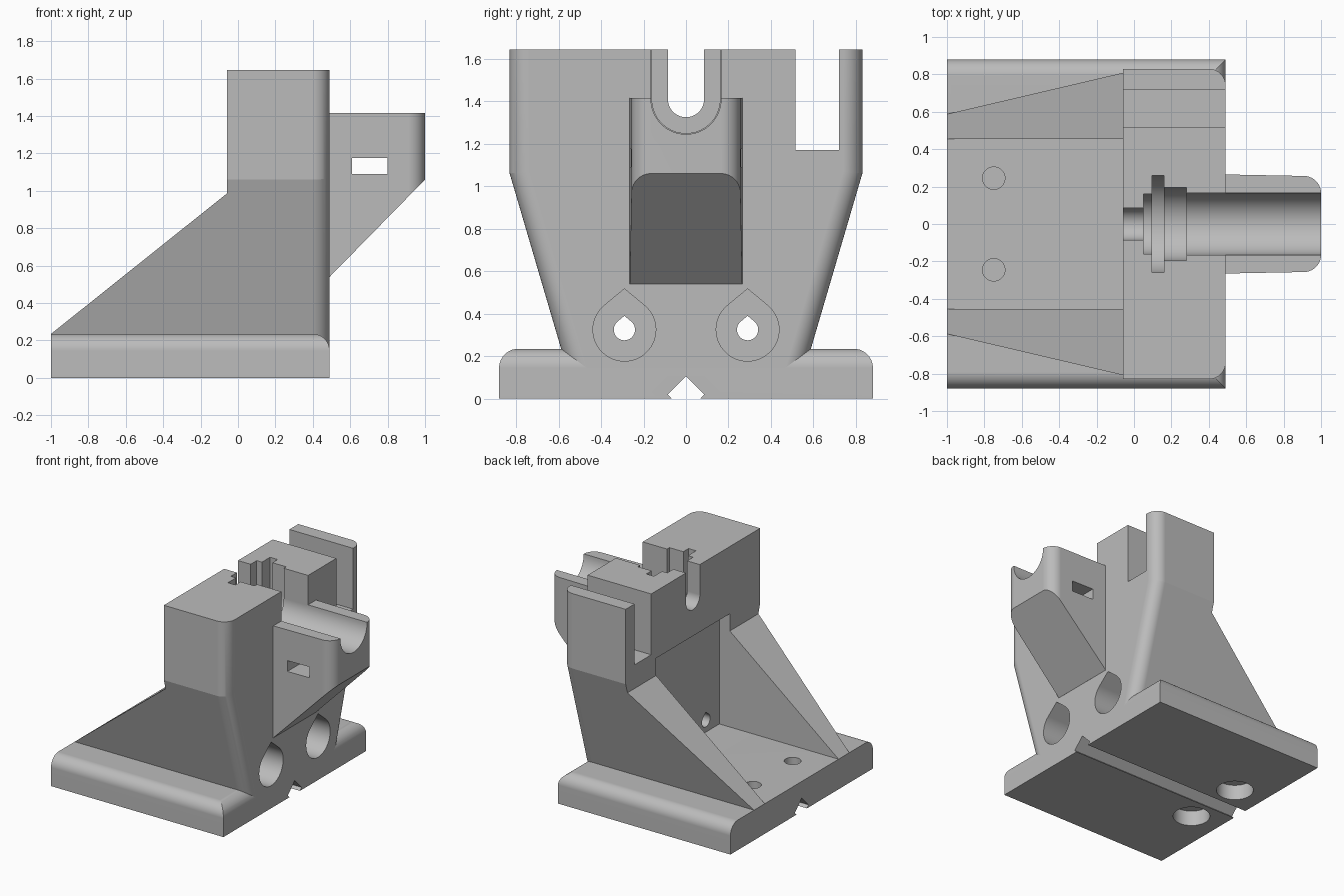
import bpy, bmesh
from math import cos, sin, radians, pi

if "Cube" in bpy.data.objects:
    bpy.data.objects.remove(bpy.data.objects["Cube"], do_unlink=True)

grey = bpy.data.materials.new("plain_grey")
grey.use_nodes = True
grey.diffuse_color = (0.5, 0.5, 0.5, 1)
grey.node_tree.nodes["Principled BSDF"].inputs["Base Color"].default_value = (0.5, 0.5, 0.5, 1)

FRONT = 0.49     # x of the mounting face
ROUND = 0.09     # radius of all rounded edges


def prism(name, pts, axis, a, b, rounded=None):
    """Extrude a 2D outline along an axis, optionally rounding chosen edges."""
    place = {"x": lambda u, v, t: (t, u, v),
             "y": lambda u, v, t: (u, t, v),
             "z": lambda u, v, t: (u, v, t)}[axis]
    bm = bmesh.new()
    ends = [[bm.verts.new(place(u, v, t)) for u, v in pts] for t in (a, b)]
    for ring in ends:
        bm.faces.new(ring)
    for i in range(len(pts)):
        j = (i + 1) % len(pts)
        bm.faces.new((ends[0][i], ends[0][j], ends[1][j], ends[1][i]))
    bmesh.ops.recalc_face_normals(bm, faces=bm.faces)
    if rounded:
        edges = [e for e in bm.edges if rounded(e.verts[0].co, e.verts[1].co)]
        bmesh.ops.bevel(bm, geom=edges, offset=ROUND, segments=10,
                        profile=0.5, affect='EDGES')
    me = bpy.data.meshes.new(name)
    bm.to_mesh(me)
    bm.free()
    me.materials.append(grey)
    ob = bpy.data.objects.new(name, me)
    bpy.context.collection.objects.link(ob)
    return ob


def rect(u0, u1, v0, v1):
    return [(u0, v0), (u1, v0), (u1, v1), (u0, v1)]


def arc(cu, cv, r, start, end, n=32):
    angles = [radians(start + (end - start) * i / n) for i in range(n + 1)]
    return [(cu + r * cos(t), cv + r * sin(t)) for t in angles]


def circle(cu, cv, r):
    return arc(cu, cv, r, 0, 360, 48)[:-1]


def u_slot(r):
    return arc(0, 1.41, r, 180, 360) + [(r, 2), (-r, 2)]


def teardrop(cu, cv, r):
    return arc(cu, cv, r, 130, 410, 40) + [(cu, cv + 1.3 * r)]


def activate(ob):
    bpy.ops.object.select_all(action='DESELECT')
    ob.select_set(True)
    bpy.context.view_layer.objects.active = ob


def cut(ob, cutters):
    activate(ob)
    for c in cutters:
        mod = ob.modifiers.new("cut", 'BOOLEAN')
        mod.operation, mod.solver, mod.object = 'DIFFERENCE', 'EXACT', c
        bpy.ops.object.modifier_apply(modifier=mod.name)


# Base plate with rounded long edges and mounting edge
base = prism("base_plate", rect(-1, FRONT, -0.88, 0.88), "z", 0, 0.235,
             lambda p, q: min(p.z, q.z) > 0.2 and
             (abs(p.y - q.y) < 0.01 or min(p.x, q.x) > 0.4))

# Tapered tower and side gussets
half = [(0.56, 0.14), (0.83, 1.06), (0.83, 1.645)]
outline = half + [(-y, z) for y, z in reversed(half)]
tower = prism("tower_and_gussets", outline, "x", -1, FRONT,
              lambda p, q: min(p.x, q.x) > 0.4 and p.y * q.y > 0)

# Cradle arm projecting from the tower
cradle = prism("cradle_arm",
               [(0.48, -0.265), (1, -0.255), (1, 0.255), (0.48, 0.265)],
               "z", 0.54, 1.415,
               lambda p, q: min(p.x, q.x) > 0.9 and abs(p.z - q.z) > 0.1)

# Stepped channel: small neck, collar grooves, long trough
steps = [(-0.2, 0.06, 0.085), (0.05, 0.1, 0.16), (0.095, 0.16, 0.26),
         (0.15, 0.28, 0.195), (0.27, 1.1, 0.165)]
channel = [prism("channel_cutter", u_slot(r), "x", a, b) for a, b, r in steps]

# Teardrop screw holes, each with a wide counterbore
bores, screw_holes = [], []
for y in (-0.29, 0.29):
    bores.append(prism("bore_cutter", teardrop(y, 0.325, 0.148), "x", 0.15, 0.6))
    bores.append(prism("bore_cutter", teardrop(y, 0.325, 0.05), "x", -0.05, 0.2))
for y in (-0.245, 0.245):
    screw_holes.append(prism("hole_cutter", circle(-0.75, y, 0.134), "z", -0.1, 0.12))
    screw_holes.append(prism("hole_cutter", circle(-0.75, y, 0.06), "z", 0.135, 0.4))

# Other openings
slope = prism("slope_cutter", [(-1.1, 0.155), (-0.06, 0.985), (-0.06, 2), (-1.1, 2)], "y", -1, 1)
pocket = prism("pocket_cutter", rect(-0.455, 0.455, 0, 1.12), "x", -1.2, 0.03)
side_slot = prism("slot_cutter", rect(0.515, 0.72, 1.17, 2), "x", -0.5, 0.8)
groove = prism("groove_cutter", [(0, -0.065), (0.085, 0.02), (0, 0.105), (-0.085, 0.02)],
               "x", -1.2, 0.8)
underside = prism("underside_cutter", [(0.4, 0.448), (1.1, 1.162), (1.1, 0.3), (0.4, 0.3)],
                  "y", -0.5, 0.5)
strap = prism("strap_cutter", rect(0.61, 0.8, 1.09, 1.175), "y", -0.5, 0.5)

cut(base, [groove] + screw_holes + bores)
cut(tower, [slope, pocket, side_slot] + channel + bores)
cut(cradle, [underside, strap, channel[-1]])

for c in channel + bores + screw_holes + [slope, pocket, side_slot, groove, underside, strap]:
    bpy.data.objects.remove(c, do_unlink=True)

# Smooth the rounded edges while keeping flat faces flat
for ob in (base, tower, cradle):
    activate(ob)
    bpy.ops.object.shade_smooth_by_angle(angle=radians(12))
    mod = ob.modifiers.new("flat_faces", 'WEIGHTED_NORMAL')
    mod.keep_sharp = True
